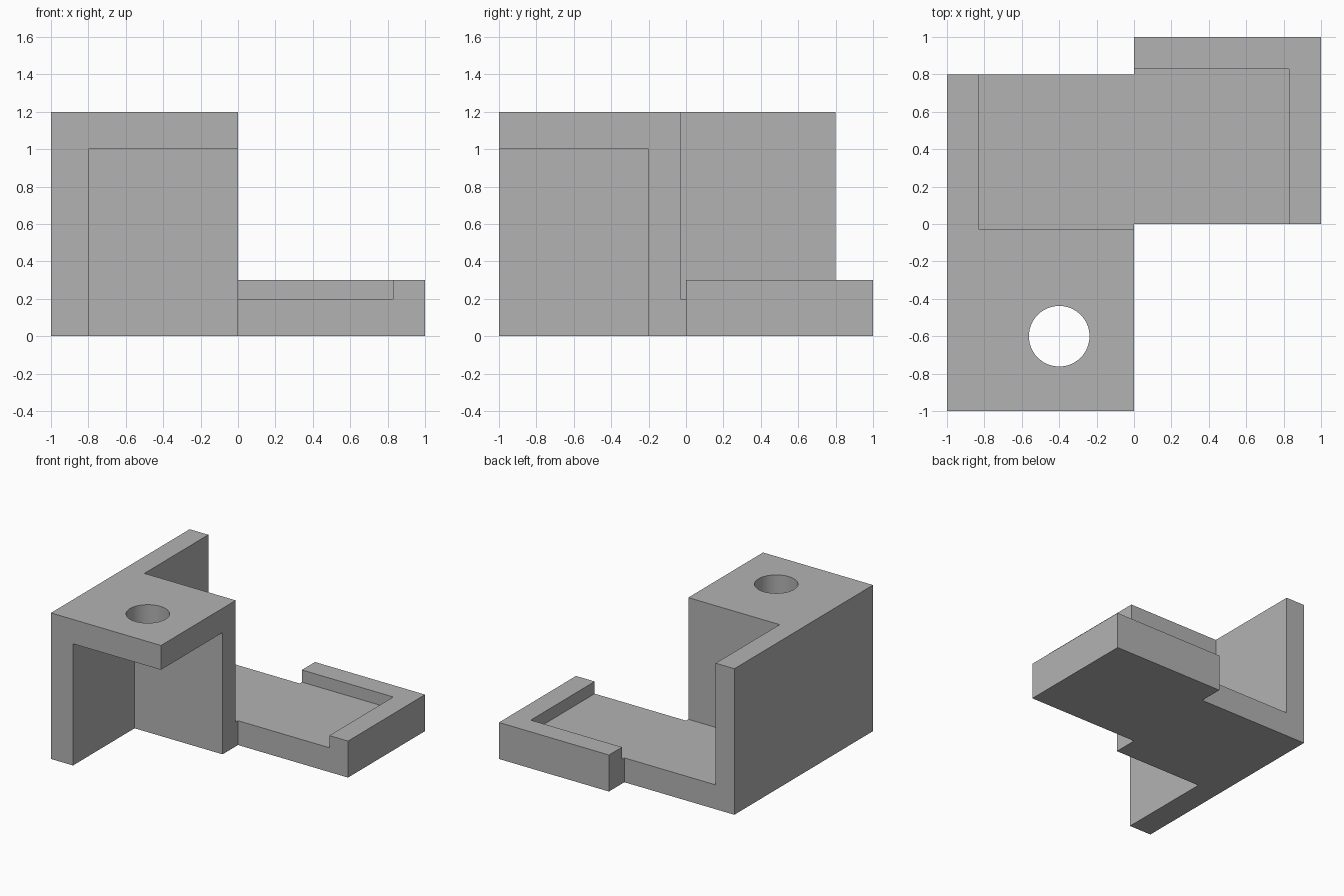
import bpy
import math

default_cube = bpy.data.objects.get("Cube")
if default_cube:
    bpy.data.objects.remove(default_cube, do_unlink=True)

grey = bpy.data.materials.new("plain grey")
grey.use_nodes = True
colour = (0.45, 0.45, 0.45, 1)
grey.diffuse_color = colour
grey.node_tree.nodes["Principled BSDF"].inputs["Base Color"].default_value = colour


def box(name, low, high):
    """Axis-aligned box between two corners."""
    centre = [(a + b) / 2 for a, b in zip(low, high)]
    bpy.ops.mesh.primitive_cube_add(size=1, location=centre)
    ob = bpy.context.object
    ob.name = name
    ob.scale = [b - a for a, b in zip(low, high)]
    bpy.ops.object.transform_apply(location=True, rotation=False, scale=True)
    ob.data.materials.append(grey)
    return ob


def combine(target, tool, operation):
    """Apply a boolean and discard the tool object."""
    bpy.ops.object.select_all(action="DESELECT")
    target.select_set(True)
    bpy.context.view_layer.objects.active = target
    mod = target.modifiers.new(operation.lower(), "BOOLEAN")
    mod.operation = operation
    mod.solver = "EXACT"
    mod.object = tool
    bpy.ops.object.modifier_apply(modifier=mod.name)
    bpy.data.objects.remove(tool, do_unlink=True)


# Tall block, opened under the front shelf and above the rear floor
bracket = box("bracket", (-1, -1, 0), (0, 0.8, 1.2))
combine(bracket, box("shelf_opening", (-0.8, -2, -1), (1, -0.2, 1)), "DIFFERENCE")
combine(bracket, box("rear_opening", (-0.83, -0.03, 0.2), (1, 2, 2)), "DIFFERENCE")

# Round hole through the shelf
bpy.ops.mesh.primitive_cylinder_add(vertices=64, radius=0.162, depth=1,
                                    location=(-0.4, -0.6, 1.2))
hole = bpy.context.object
hole.data.materials.append(grey)
combine(bracket, hole, "DIFFERENCE")

# Low tray with a lip along its left and back edges
tray = box("tray", (0, 0, 0), (1, 1, 0.3))
combine(tray, box("tray_recess", (-1, -1, 0.2), (0.83, 0.83, 1)), "DIFFERENCE")
combine(bracket, tray, "UNION")

bpy.ops.object.select_all(action="DESELECT")
bracket.select_set(True)
bpy.context.view_layer.objects.active = bracket
bpy.ops.object.shade_smooth_by_angle(angle=math.radians(30))
